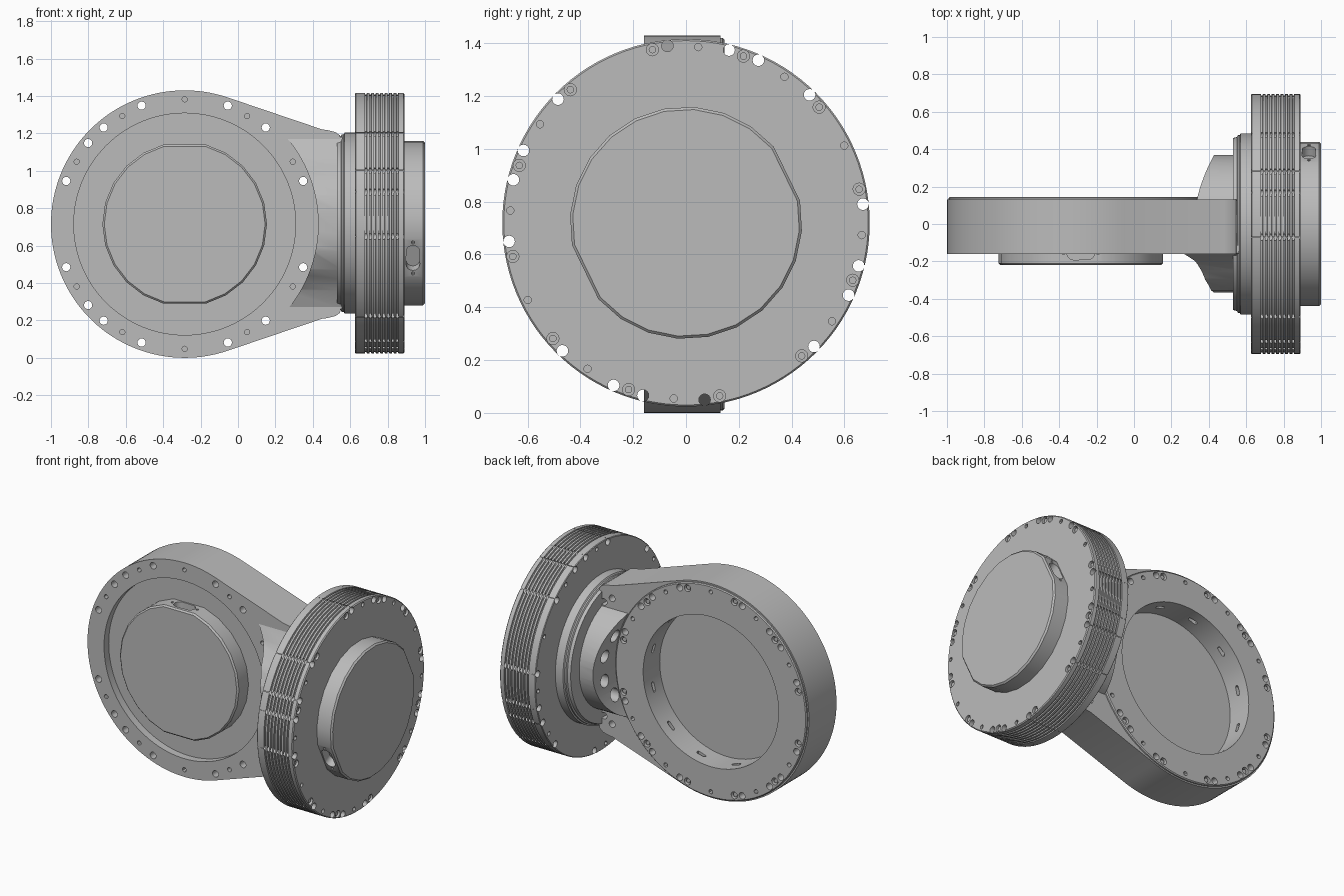
import bpy, bmesh
from math import sin, cos, radians, pi
from mathutils import Matrix, Vector

cube = bpy.data.objects.get("Cube")
if cube:
    bpy.data.objects.remove(cube)

grey = bpy.data.materials.new("machined grey")
grey.use_nodes = True
grey.diffuse_color = (0.5, 0.5, 0.5, 1)
grey.node_tree.nodes["Principled BSDF"].inputs["Base Color"].default_value = (0.5, 0.5, 0.5, 1)


def frame(u, v, w, origin):
    m = Matrix((u, v, w)).transposed().to_4x4()
    m.translation = origin
    return m


# Local z of each frame points out of the hub; local x, y span the disc
PLATE = frame((1, 0, 0), (0, 0, 1), (0, -1, 0), (-0.285, 0, 0.715))
FLANGE = frame((0, 1, 0), (0, 0, 1), (1, 0, 0), (0, 0, 0.72))
PLATE_TURN, FLANGE_TURN = 90, 26


def finish(name, bm):
    bmesh.ops.recalc_face_normals(bm, faces=bm.faces)
    mesh = bpy.data.meshes.new(name)
    bm.to_mesh(mesh)
    bm.free()
    ob = bpy.data.objects.new(name, mesh)
    bpy.context.collection.objects.link(ob)
    mesh.materials.append(grey)
    return ob


def polar(angle, r, h):
    a = radians(angle)
    return Vector((r * cos(a), r * sin(a), h))


def prism(name, loop, offset):
    """Extrude a closed loop of points by an offset."""
    bm = bmesh.new()
    face = bm.faces.new([bm.verts.new(p) for p in loop])
    out = bmesh.ops.extrude_face_region(bm, geom=[face])
    verts = [g for g in out["geom"] if isinstance(g, bmesh.types.BMVert)]
    bmesh.ops.translate(bm, verts=verts, vec=offset)
    if face.is_valid and not any(len(e.link_faces) != 2 for e in bm.edges):
        return finish(name, bm)
    bm.faces.ensure_lookup_table()
    if not face.is_valid:
        bmesh.ops.holes_fill(bm, edges=[e for e in bm.edges if e.is_boundary])
    return finish(name, bm)


def revolve(name, base, profile, seg=112, turn=0, flat=None):
    """Lathe (radius, height) pairs; flat trims two opposite sides."""
    bm = bmesh.new()
    rings = []
    for r, h in profile:
        ring = []
        for i in range(seg):
            a = 2 * pi * i / seg
            x = r * cos(a)
            if flat:
                x = max(-flat * r, min(flat * r, x))
            p = Matrix.Rotation(radians(turn), 3, "Z") @ Vector((x, r * sin(a), h))
            ring.append(bm.verts.new(base @ p))
        rings.append(ring)
    for a, b in zip(rings, rings[1:]):
        for i in range(seg):
            j = (i + 1) % seg
            bm.faces.new((a[i], a[j], b[j], b[i]))
    bm.faces.new(rings[0])
    bm.faces.new(rings[-1])
    return finish(name, bm)


def pin(bm, base, p0, p1, r, stretch=0, seg=16):
    """Add a cylinder from p0 to p1, optionally stretched into an oblong."""
    d = (p1 - p0).normalized()
    x = d.cross(Vector((0, 0, 1)))
    x = x.normalized() if x.length > 0.01 else Vector((1, 0, 0))
    m = base @ frame(x, d.cross(x), d, (p0 + p1) / 2)
    made = bmesh.ops.create_cone(bm, cap_ends=True, segments=seg, radius1=r,
                                 radius2=r, depth=(p1 - p0).length)["verts"]
    for v in made:
        v.co.x += stretch if v.co.x > 0 else -stretch
        v.co = m @ v.co


def combine(ob, tool, operation="DIFFERENCE"):
    mod = ob.modifiers.new("cut", "BOOLEAN")
    mod.operation, mod.object, mod.solver = operation, tool, "EXACT"
    bpy.context.view_layer.objects.active = ob
    bpy.ops.object.modifier_apply(modifier=mod.name)
    bpy.data.objects.remove(tool)


def both_sides(angles):
    return [a + half for half in (0, 180) for a in angles]


THROUGH = both_sides((-70, -50, -40, -20, 20, 40, 50, 70))
SMALL = both_sides((-60, -30, 0, 30, 60))
SCREWS = both_sides((-75, -45, -15, 15, 45, 75))


def ring_holes(base, turn, low, high, screw_face, blocked=()):
    """Cutter with through holes, dowel holes and screw counterbores."""
    bm = bmesh.new()
    inward = 1 if screw_face == low else -1
    for a in THROUGH:
        ends = (low - 0.02, high + 0.02)
        if (a + turn) % 360 in blocked:
            ends = (low - 0.02, low + 0.1)
        pin(bm, base, polar(a + turn, 0.674, ends[0]), polar(a + turn, 0.674, ends[1]), 0.022)
    for a in SMALL:
        for face, s in ((low, 1), (high, -1)):
            pin(bm, base, polar(a + turn, 0.667, face - s * 0.02),
                polar(a + turn, 0.667, face + s * 0.03), 0.014, seg=12)
    for a in SCREWS:
        pin(bm, base, polar(a + turn, 0.668, screw_face - inward * 0.02),
            polar(a + turn, 0.668, screw_face + inward * 0.03), 0.023)
    return finish("hole_cutter", bm)


def screws(name, base, turn, face, inward):
    bm = bmesh.new()
    for a in SCREWS:
        pin(bm, base, polar(a + turn, 0.668, face + inward * 0.01),
            polar(a + turn, 0.668, face + inward * 0.04), 0.014, seg=12)
    return finish(name, bm)


def hub(name, base, turn, h):
    """Round hub with two flats, each with an oblong latch pocket."""
    ob = revolve(name, base, [(0.44, h - 0.01), (0.44, h + 0.1), (0.43, h + 0.11)],
                 24, turn, 0.966)
    bm = bmesh.new()
    for a in (turn, turn + 180):
        mid = h + 0.045
        pin(bm, base, polar(a, 0.37, mid), polar(a, 0.5, mid), 0.037, 0.037)
        side = polar(a + 90, 0.092, 0)
        for s in (-1, 1):
            pin(bm, base, polar(a, 0.39, mid) + s * side, polar(a, 0.5, mid) + s * side, 0.009, seg=10)
    combine(ob, finish("latch_cutter", bm))
    return ob


# Arm plate: round body tapering tangentially to the joint
upper = [(0.55, 0.45), (0.545, 0.475), (0.52, 0.492), (0.48, 0.502), (0.45, 0.506)]
outline = [(x, 0.715 + z) for x, z in upper]
for i in range(81):
    p = polar(71 + 218 * i / 80, 0.715, 0)
    outline.append((p.x - 0.285, p.y + 0.715))
outline += [(x, 0.715 - z) for x, z in reversed(upper)]
plate = prism("arm_plate", [(x, -0.16, z) for x, z in outline], (0, 0.29, 0))
combine(plate, revolve("back_disc", PLATE, [(0.706, -0.09), (0.706, -0.139), (0.7, -0.145)]), "UNION")
combine(plate, revolve("front_recess", PLATE, [(0.593, 0.11), (0.593, 0.2)]))
combine(plate, revolve("back_socket", PLATE, [(0.5, -0.2), (0.5, 0.03)]))
combine(plate, ring_holes(PLATE, PLATE_TURN, -0.145, 0.16, -0.145, (40, 320)))

# Socket wall slots and corner bolt holes
bm = bmesh.new()
for i in range(12):
    a = 15 + 30 * i
    pin(bm, PLATE, polar(a, 0.47, -0.06), polar(a, 0.53, -0.06), 0.013, 0.02, 10)
for s in (-1, 1):
    for x, z in ((0.74, 0.42), (0.8, 0.38)):
        pin(bm, PLATE, Vector((x, s * z, -0.16)), Vector((x, s * z, -0.08)), 0.022)
combine(plate, finish("slot_cutter", bm))
plate_hub = hub("plate_hub", PLATE, PLATE_TURN, 0.11)
screws("plate_screws", PLATE, PLATE_TURN, -0.145, 1)

# Joint cowl: flared at the front, round at the back, scooped around the plate
half = [(-0.365, 0.06), (-0.355, 0.15), (-0.3, 0.25), (-0.25, 0.3), (-0.2, 0.36), (-0.155, 0.46), (-0.1, 0.46)]
half += [(0.37 * sin(radians(a)), 0.37 * cos(radians(a))) for a in range(0, 90, 6)]
section = half + [(y, -z) for y, z in reversed(half)]
cowl = prism("joint_cowl", [(0.15, y, 0.72 + z) for y, z in section], (0.41, 0, 0))
combine(cowl, revolve("scoop_cutter", PLATE, [(0.714, -0.6), (0.714, 0.6)]))
bm = bmesh.new()
for a in (-48, -18, 18, 48):
    p = polar(a, 0.265, 0)
    pin(bm, FLANGE, p + Vector((0, 0, 0.2)), p + Vector((0, 0, 0.52)), 0.042)
combine(cowl, finish("cowl_hole_cutter", bm))

# Rotary flange: stepped collar, ribbed rim
profile = [(0.46, 0.53), (0.465, 0.55), (0.475, 0.555), (0.475, 0.565), (0.484, 0.57),
           (0.484, 0.626), (0.692, 0.626), (0.696, 0.63)]
for i in range(8):
    x = 0.678 + i * 0.024
    profile += [(0.696, x), (0.688, x + 0.002), (0.688, x + 0.009), (0.696, x + 0.011)]
profile += [(0.696, 0.884), (0.69, 0.89)]
flange = revolve("rotary_flange", FLANGE, profile)
combine(flange, ring_holes(FLANGE, FLANGE_TURN, 0.626, 0.89, 0.89))
flange_hub = hub("flange_hub", FLANGE, FLANGE_TURN, 0.89)
screws("flange_screws", FLANGE, FLANGE_TURN, 0.89, -1)

# Smooth shading with sharp machined edges
bpy.ops.object.select_all(action="DESELECT")
for ob in bpy.context.scene.objects:
    if ob.type == "MESH" and grey.name in ob.data.materials:
        ob.select_set(True)
bpy.context.view_layer.objects.active = plate
bpy.ops.object.shade_smooth_by_angle(angle=radians(30))
